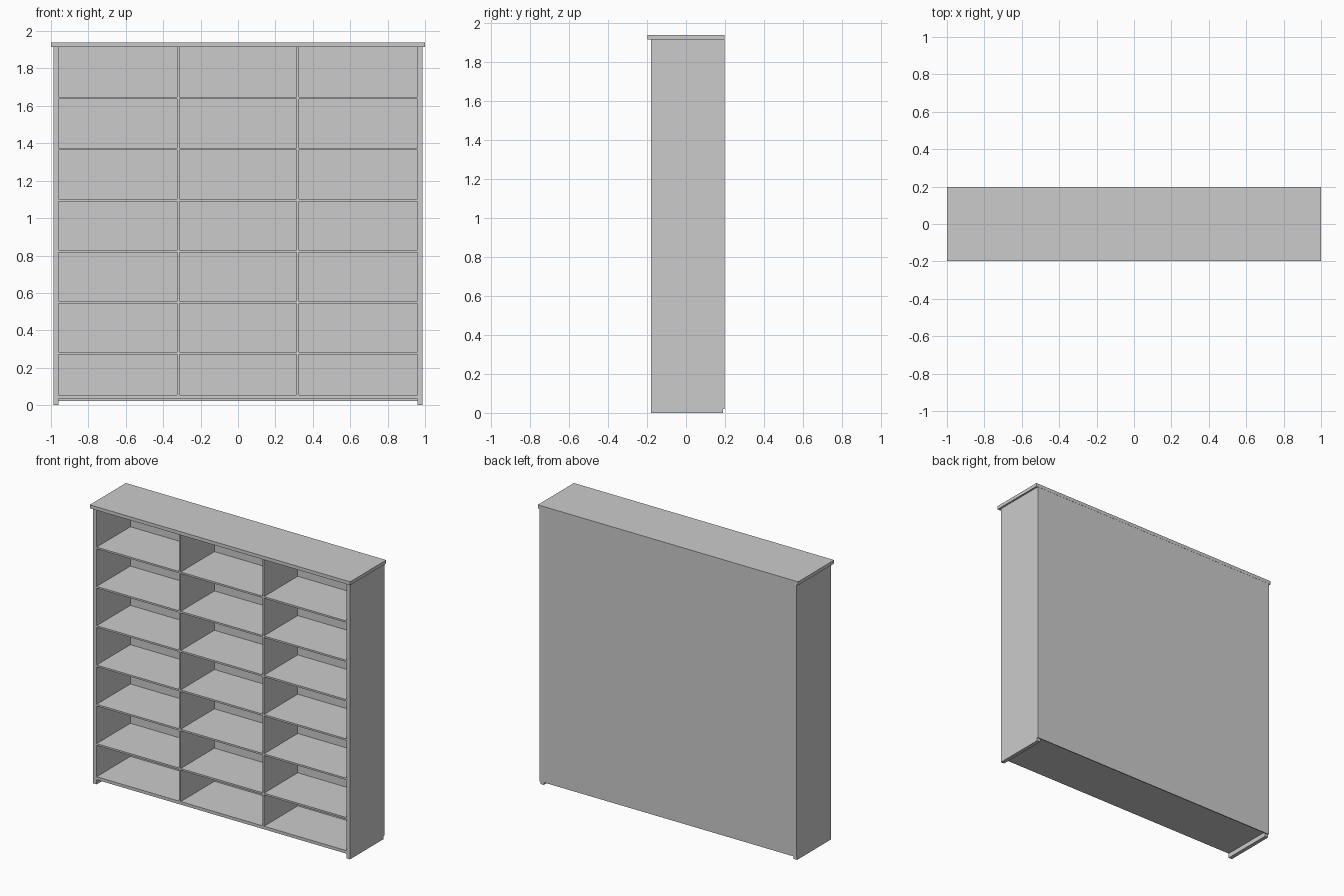
import bpy

# Remove the default cube
if "Cube" in bpy.data.objects:
    bpy.data.objects.remove(bpy.data.objects["Cube"], do_unlink=True)

# Single painted finish
grey = bpy.data.materials.new("light_grey")
grey.use_nodes = True
GREY = (0.6, 0.6, 0.6, 1)
grey.diffuse_color = GREY
grey.node_tree.nodes["Principled BSDF"].inputs["Base Color"].default_value = GREY


def board(name, x, y, z):
    """Box spanning the given (min, max) ranges."""
    spans = (x, y, z)
    bpy.ops.mesh.primitive_cube_add(size=1, location=[(a + b) / 2 for a, b in spans])
    ob = bpy.context.object
    ob.name = name
    ob.scale = [b - a for a, b in spans]
    bpy.ops.object.transform_apply(location=False, rotation=False, scale=True)
    ob.data.materials.append(grey)
    return ob


FRONT, BACK = -0.18, 0.19
INNER, OUTER = 0.96, 0.987
TOP = 1.914
FLOOR = 0.053
HALF = 0.006          # half thickness of shelves and dividers
DIVIDER = 0.32

# Carcass: top, bottom, back and both sides
board("top_board", (-1, 1), (-0.198, 0.198), (TOP, 1.938))
board("bottom_board", (-INNER, INNER), (FRONT, BACK), (0.032, FLOOR))
board("back_panel", (-OUTER, OUTER), (BACK, 0.197), (0.021, TOP))
board("right_side", (-OUTER, -INNER), (FRONT, BACK), (0, TOP))
board("left_side", (INNER, OUTER), (FRONT, BACK), (0, TOP))

# Upright dividers
for side, x in (("right", -DIVIDER), ("left", DIVIDER)):
    board(side + "_divider", (x - HALF, x + HALF), (FRONT, BACK), (FLOOR, TOP))

# Shelves, one per bay between the uprights
bays = (("right", -INNER, -DIVIDER - HALF),
        ("middle", -DIVIDER + HALF, DIVIDER - HALF),
        ("left", DIVIDER + HALF, INNER))
for row in range(6):
    z = 0.277 + row * 0.273
    for side, x0, x1 in bays:
        board(f"{side}_shelf_{row + 1}", (x0, x1), (FRONT, BACK), (z - HALF, z + HALF))
